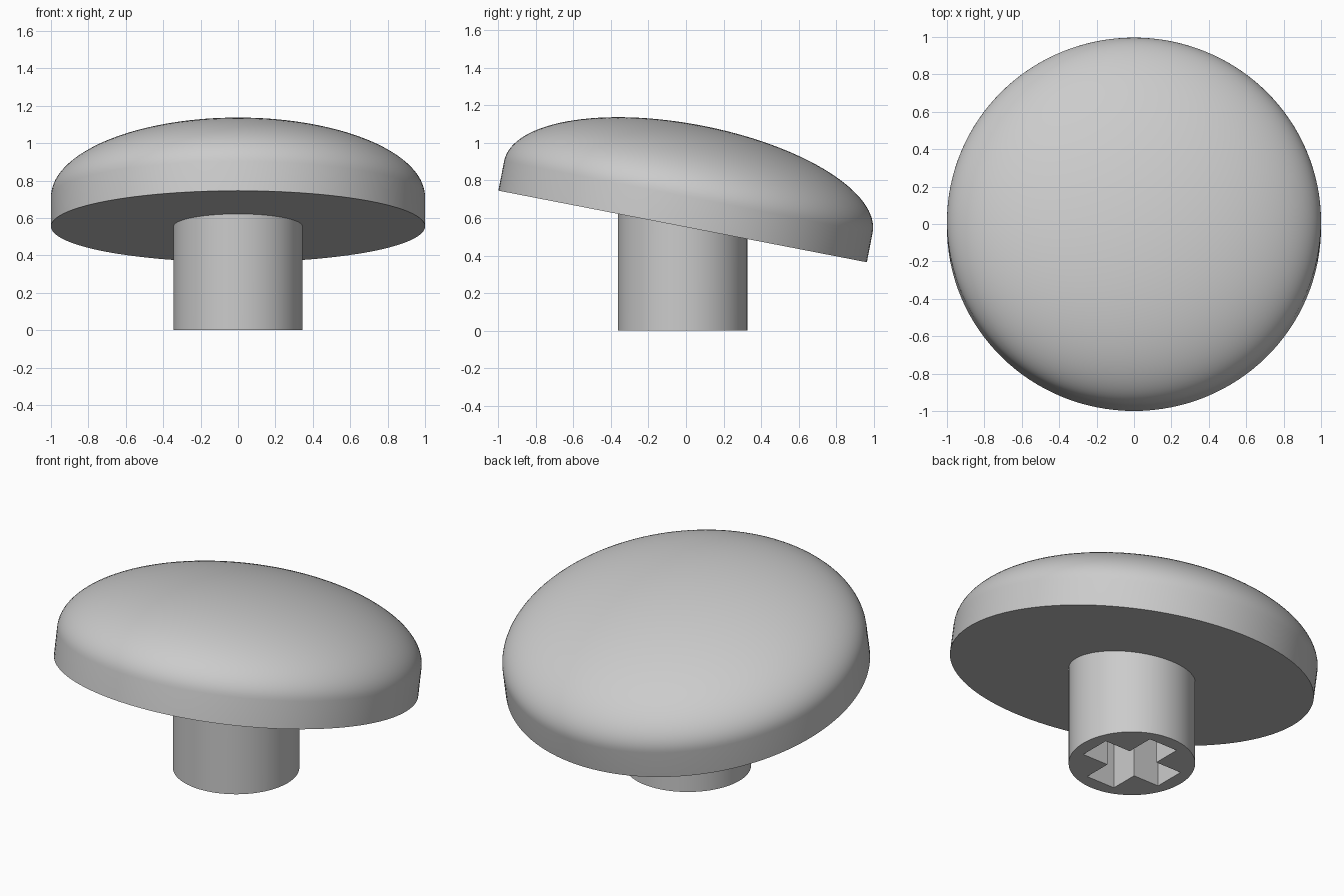
import bpy, bmesh, math
from mathutils import Matrix

TILT = math.radians(11)        # cap leans down toward the back
CENTRE_Y, CAP_Z = -0.018, 0.555  # middle of the cap's flat underside
RIM, DOME = 0.16, 0.387
STEM_R, STEM_SEGS = 0.345, 96

cube = bpy.data.objects.get("Cube")
if cube:
    bpy.data.objects.remove(cube, do_unlink=True)

grey = bpy.data.materials.new("light grey plastic")
grey.use_nodes = True
colour = (0.6, 0.6, 0.6, 1)
grey.diffuse_color = colour
grey.node_tree.nodes["Principled BSDF"].inputs["Base Color"].default_value = colour


def make_object(name, bm):
    bmesh.ops.recalc_face_normals(bm, faces=bm.faces)
    mesh = bpy.data.meshes.new(name)
    bm.to_mesh(mesh)
    bm.free()
    mesh.materials.append(grey)
    ob = bpy.data.objects.new(name, mesh)
    bpy.context.collection.objects.link(ob)
    return ob


def activate(ob):
    bpy.ops.object.select_all(action='DESELECT')
    ob.select_set(True)
    bpy.context.view_layer.objects.active = ob


def smooth(ob):
    activate(ob)
    bpy.ops.object.shade_smooth_by_angle(angle=math.radians(30))


# Cap: straight rim and half-ellipse dome, lathed and tilted
bm = bmesh.new()
profile = [(0, 0), (1, 0)]
steps = 32
for i in range(steps + 1):
    a = math.pi / 2 * i / steps
    profile.append((math.cos(a), RIM + DOME * math.sin(a)))
verts = [bm.verts.new((r, 0, z)) for r, z in profile]
edges = [bm.edges.new(pair) for pair in zip(verts, verts[1:])]
bmesh.ops.spin(bm, geom=verts + edges, cent=(0, 0, 0), axis=(0, 0, 1),
               angle=math.tau, steps=128, use_duplicate=False)
bmesh.ops.remove_doubles(bm, verts=bm.verts, dist=0.0001)
bm.transform(Matrix.Translation((0, CENTRE_Y, CAP_Z)) @ Matrix.Rotation(-TILT, 4, 'X'))
smooth(make_object("cap", bm))

# Stem: cylinder whose top is sheared to sit against the cap
bm = bmesh.new()
bmesh.ops.create_cone(bm, cap_ends=True, segments=STEM_SEGS,
                      radius1=STEM_R, radius2=STEM_R, depth=1)
for v in bm.verts:
    v.co.z = CAP_Z - v.co.y * math.tan(TILT) if v.co.z > 0 else 0
    v.co.y += CENTRE_Y
stem = make_object("stem", bm)

# Cross-shaped socket in the underside of the stem
ARM, HALF, DEPTH = 0.266, 0.095, 0.47
bm = bmesh.new()
outline = []
for k in range(4):
    turn = Matrix.Rotation(k * math.pi / 2, 4, 'Z')
    for x, y in ((ARM, -HALF), (ARM, HALF), (HALF, HALF)):
        outline.append(bm.verts.new(turn @ Matrix.Translation((x, y, -0.1)).translation))
base = bm.faces.new(outline)
top = bmesh.ops.extrude_face_region(bm, geom=[base])["geom"]
bmesh.ops.translate(bm, vec=(0, 0, DEPTH + 0.1),
                    verts=[g for g in top if isinstance(g, bmesh.types.BMVert)])
bmesh.ops.translate(bm, vec=(0, CENTRE_Y, 0), verts=bm.verts)
cutter = make_object("socket_cutter", bm)
cutter.hide_render = True

cut = stem.modifiers.new("socket", 'BOOLEAN')
cut.operation = 'DIFFERENCE'
cut.solver = 'EXACT'
cut.object = cutter
activate(stem)
bpy.ops.object.modifier_apply(modifier=cut.name)
bpy.data.objects.remove(cutter, do_unlink=True)
smooth(stem)
